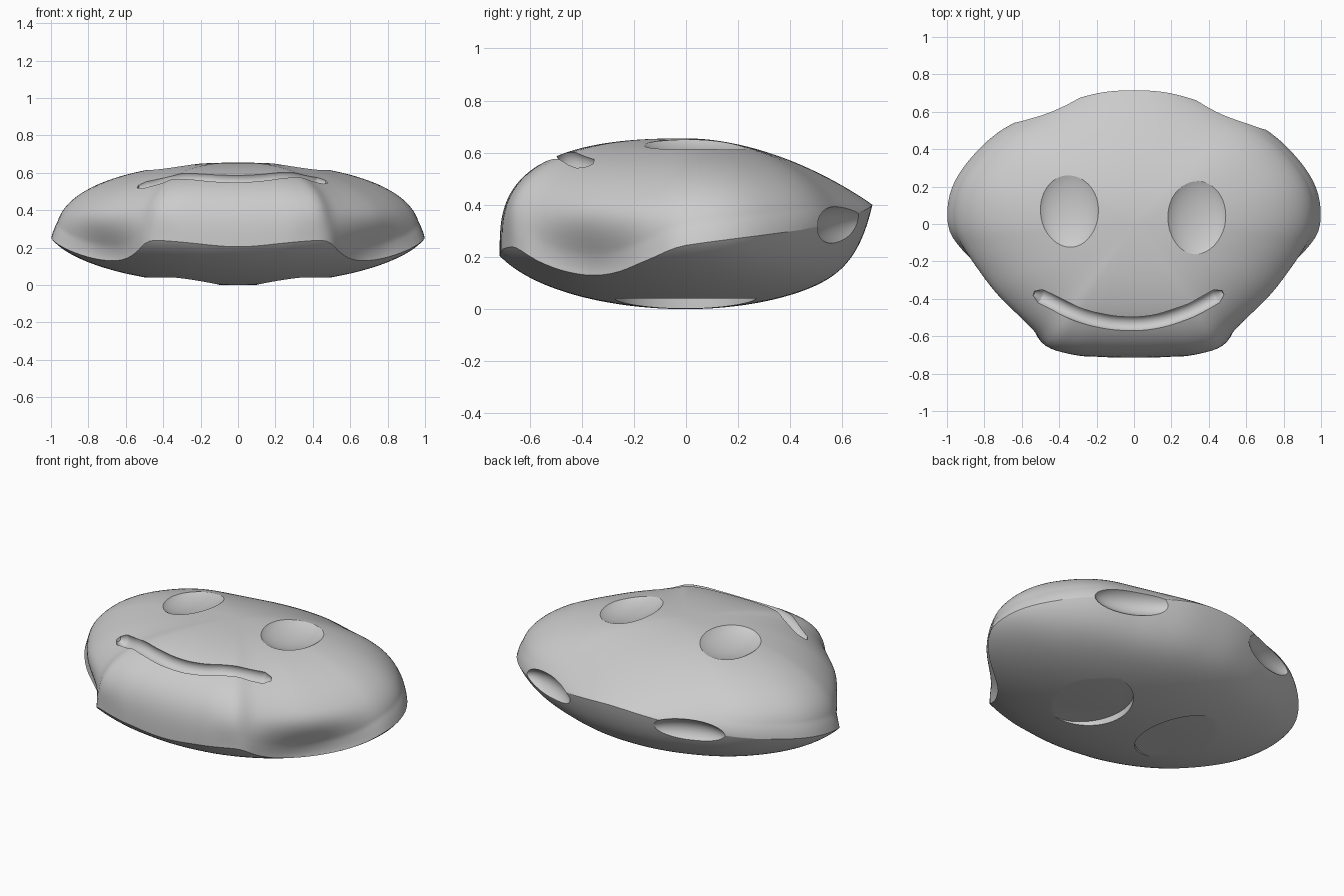
import bpy, bmesh, math

cube = bpy.data.objects.get("Cube")
if cube:
    bpy.data.objects.remove(cube, do_unlink=True)

grey = bpy.data.materials.new("stone grey")
grey.use_nodes = True
colour = (0.6, 0.6, 0.6, 1)
grey.diffuse_color = colour
grey.node_tree.nodes["Principled BSDF"].inputs["Base Color"].default_value = colour

# Plan radius and rim height by bearing, in degrees from the side towards the back
OUTLINE = [(-90, .715), (-75, .735), (-63, .785), (-56, .812), (-50, .8), (-42, .82), (-35, .85), (-24, .905),
           (-7, .975), (3, 1), (12, .99), (24, .93), (35, .87), (50, .78), (62, .743), (75, .725), (90, .715)]
RIM = [(-90, .205), (-62, .235), (-54, .235), (-46, .18), (-38, .145), (-28, .13), (-18, .145), (-9, .19),
       (0, .245), (45, .33), (90, .4)]
TOP, DEPTH = .655, .33


def lookup(table, a):
    """Smooth interpolation through a table, level at both ends."""
    n = len(table)
    i = next((k for k in range(n - 1) if a <= table[k + 1][0]), n - 2)
    (a0, v0), (a1, v1) = table[i], table[i + 1]

    def slope(k):
        if k in (0, n - 1):
            return 0
        return (table[k + 1][1] - table[k - 1][1]) / (table[k + 1][0] - table[k - 1][0])
    h = a1 - a0
    s = (a - a0) / h
    return ((2 * s**3 - 3 * s**2 + 1) * v0 + (s**3 - 2 * s**2 + s) * h * slope(i)
            + (3 * s**2 - 2 * s**3) * v1 + (s**3 - s**2) * h * slope(i + 1))


def bearing(x, y):
    return math.degrees(math.atan2(y, abs(x)))


def dome(a, t):
    """Upper height: blunt at the front, round at the sides, sloping at the back."""
    f = math.sin(math.radians(a))
    p, e = 2.2 - .3 * f, .42 + .1 * f
    if f > 0:
        p, e = 2.2 - .35 * f, .42 + .55 * f**4
    rim = lookup(RIM, a)
    return rim + (TOP - rim) * max(0, 1 - t**p)**e


def bowl_q(x, y):
    return (x / 1.03)**2 + (y / (.775 if y < 0 else .73))**2


def bowl(x, y):
    """Lower height: an ellipsoid resting on the ground."""
    return DEPTH * (1 - math.sqrt(1 - min(bowl_q(x, y), .995)))


def rim_radius(c, s, R, rim):
    """Where the bowl reaches rim height; this pulls the rim in below the cheeks."""
    q = 1 - (1 - min(rim / DEPTH, 1))**2
    return min(R, math.sqrt(q / bowl_q(c, s)))


def surface_z(x, y):
    a = bearing(x, y)
    return dome(a, math.hypot(x, y) / lookup(OUTLINE, a))


def undercut(z, rim, ratio):
    """Radius factor: the rim ratio at the bottom, fading out upwards."""
    fade = min(1, max(0, (.42 - z) / (.42 - rim)))
    return 1 - (1 - ratio) * fade * fade * (3 - 2 * fade)


def lip(z, rim, c):
    """Slight outward flare of the rim at the sides."""
    return 1 - .022 * min(1, (z - rim) / .08) * c**4


# Body: an upper dome and a lower bowl meeting at the wavy rim
SEG, RINGS = 160, 44
bm = bmesh.new()
pole_top = bm.verts.new((0, 0, TOP))
pole_low = bm.verts.new((0, 0, 0))
upper, lower = [], []
for j in range(1, RINGS + 1):
    s = j / RINGS
    t = 1 - (1 - s)**2.8
    u = math.sin(s * math.pi / 2)
    top_ring, low_ring = [], []
    for i in range(SEG):
        th = math.tau * i / SEG
        c, sn = math.cos(th), math.sin(th)
        a = bearing(c, sn)
        R, rim = lookup(OUTLINE, a), lookup(RIM, a)
        edge = rim_radius(c, sn, R, rim)
        z = dome(a, t)
        r = R * t * undercut(z, rim, edge / R) * lip(z, rim, c)
        top_ring.append(bm.verts.new((r * c, r * sn, z)))
        if j < RINGS:
            rb = edge * u
            zb = bowl(rb * c, rb * sn) + (rim - bowl(edge * c, edge * sn)) * u**12
            low_ring.append(bm.verts.new((rb * c, rb * sn, zb)))
    upper.append(top_ring)
    lower.append(low_ring or top_ring)
for i in range(SEG):
    n = (i + 1) % SEG
    bm.faces.new((pole_top, upper[0][i], upper[0][n]))
    bm.faces.new((pole_low, lower[0][n], lower[0][i]))
    for j in range(RINGS - 1):
        bm.faces.new((upper[j][i], upper[j + 1][i], upper[j + 1][n], upper[j][n]))
        bm.faces.new((lower[j][n], lower[j + 1][n], lower[j + 1][i], lower[j][i]))
bmesh.ops.recalc_face_normals(bm, faces=bm.faces[:])
mesh = bpy.data.meshes.new("body")
bm.to_mesh(mesh)
bm.free()
body = bpy.data.objects.new("body", mesh)
bpy.context.collection.objects.link(body)
mesh.materials.append(grey)


def select(ob):
    bpy.ops.object.select_all(action='DESELECT')
    ob.select_set(True)
    bpy.context.view_layer.objects.active = ob


def carve(cutter):
    """Subtract a cutter from the body and discard it."""
    cutter.hide_render = True
    select(body)
    mod = body.modifiers.new("carve", 'BOOLEAN')
    mod.operation, mod.solver, mod.object = 'DIFFERENCE', 'EXACT', cutter
    bpy.ops.object.modifier_apply(modifier=mod.name)
    bpy.data.objects.remove(cutter, do_unlink=True)


def ellipsoid(name, loc, size, rot):
    bpy.ops.mesh.primitive_uv_sphere_add(segments=48, ring_count=32, location=loc, rotation=rot)
    ob = bpy.context.object
    ob.name, ob.scale = name, size
    return ob


# Eyes: shallow oval hollows
for x, y in ((-.345, .09), (.335, .045)):
    tilt = math.copysign(.15, x)
    carve(ellipsoid("eye_cutter", (x, y, surface_z(x, y) + .03), (.175, .24, .08), (0, tilt, 0)))

# Back hollows under the rim
for x, y, turn in ((.5, .63, -.48), (-.45, .66, .38)):
    carve(ellipsoid("back_cutter", (x, y, .32), (.24, .1, .085), (0, 0, turn)))

# Flat oval recesses underneath
for x in (-.32, .32):
    bpy.ops.mesh.primitive_cylinder_add(vertices=64, radius=1, depth=1, location=(x, 0, -.06))
    recess = bpy.context.object
    recess.scale = (.22, .27, .2)
    carve(recess)

# Smile: a round groove following the dome
path = [(-.535, -.37), (-.5, -.385), (-.35, -.46), (-.2, -.51), (-.05, -.53), (.1, -.522),
        (.25, -.48), (.37, -.425), (.44, -.385), (.475, -.365)]
curve = bpy.data.curves.new("smile_cutter", 'CURVE')
curve.dimensions = '3D'
curve.bevel_depth, curve.bevel_resolution, curve.use_fill_caps = .042, 6, True
spline = curve.splines.new('BEZIER')
spline.bezier_points.add(len(path) - 1)
for k, (pt, (x, y)) in enumerate(zip(spline.bezier_points, path)):
    pt.co = (x, y, surface_z(x, y) - .008)
    pt.handle_left_type = pt.handle_right_type = 'AUTO'
    pt.radius = .35 if k in (0, len(path) - 1) else 1
smile = bpy.data.objects.new("smile_cutter", curve)
bpy.context.collection.objects.link(smile)
select(smile)
bpy.ops.object.convert(target='MESH')
carve(bpy.context.object)

select(body)
bpy.ops.object.shade_smooth_by_angle(angle=math.radians(30))
